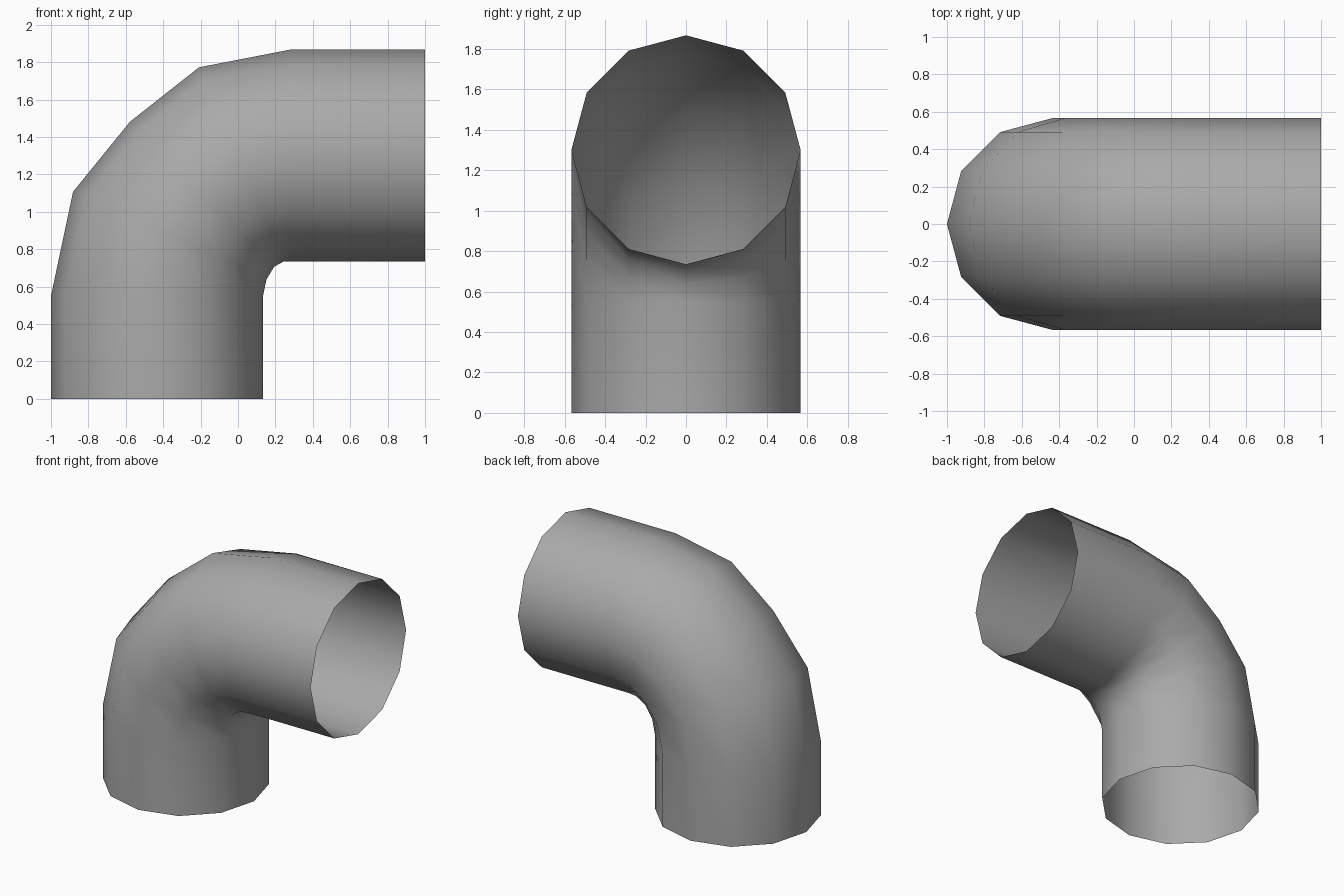
import bpy
import bmesh
import math
from mathutils import Vector

default = bpy.data.objects.get("Cube")
if default:
    bpy.data.objects.remove(default, do_unlink=True)

SIDES = 12
HALF_WIDTH = 0.567

# Each ring spans an outer and an inner point (x, z) of the bend
RINGS = [
    ((-1.0, 0.0), (0.134, 0.0)),
    ((-1.0, 0.55), (0.134, 0.55)),
    ((-0.882, 1.107), (0.152, 0.638)),
    ((-0.578, 1.481), (0.193, 0.706)),
    ((-0.209, 1.772), (0.242, 0.733)),
    ((0.285, 1.868), (0.285, 0.735)),
    ((1.0, 1.868), (1.0, 0.735)),
]

# Plain grey surface
grey = bpy.data.materials.new("plain grey")
grey.use_nodes = True
colour = (0.4, 0.4, 0.4, 1.0)
grey.diffuse_color = colour
grey.node_tree.nodes["Principled BSDF"].inputs["Base Color"].default_value = colour


def add_ring(bm, outer, inner):
    """One cross-section of the pipe, starting at its outer point."""
    a = Vector((outer[0], 0, outer[1]))
    b = Vector((inner[0], 0, inner[1]))
    centre, radius = (a + b) / 2, (a - b) / 2
    side = Vector((0, HALF_WIDTH, 0))
    angles = [math.tau * i / SIDES for i in range(SIDES)]
    return [bm.verts.new(centre + radius * math.cos(t) + side * math.sin(t))
            for t in angles]


# Open-ended elbow pipe
bm = bmesh.new()
rings = [add_ring(bm, outer, inner) for outer, inner in RINGS]
for low, high in zip(rings, rings[1:]):
    for i in range(SIDES):
        j = (i + 1) % SIDES
        bm.faces.new((low[i], high[i], high[j], low[j])).smooth = True
bmesh.ops.recalc_face_normals(bm, faces=bm.faces)
# The first face touches the far outer wall, so it must point to -x
bm.faces.ensure_lookup_table()
bm.normal_update()
if bm.faces[0].normal.x > 0:
    bmesh.ops.reverse_faces(bm, faces=bm.faces)

mesh = bpy.data.meshes.new("elbow_pipe")
bm.to_mesh(mesh)
bm.free()
mesh.materials.append(grey)
pipe = bpy.data.objects.new("elbow_pipe", mesh)
bpy.context.collection.objects.link(pipe)
